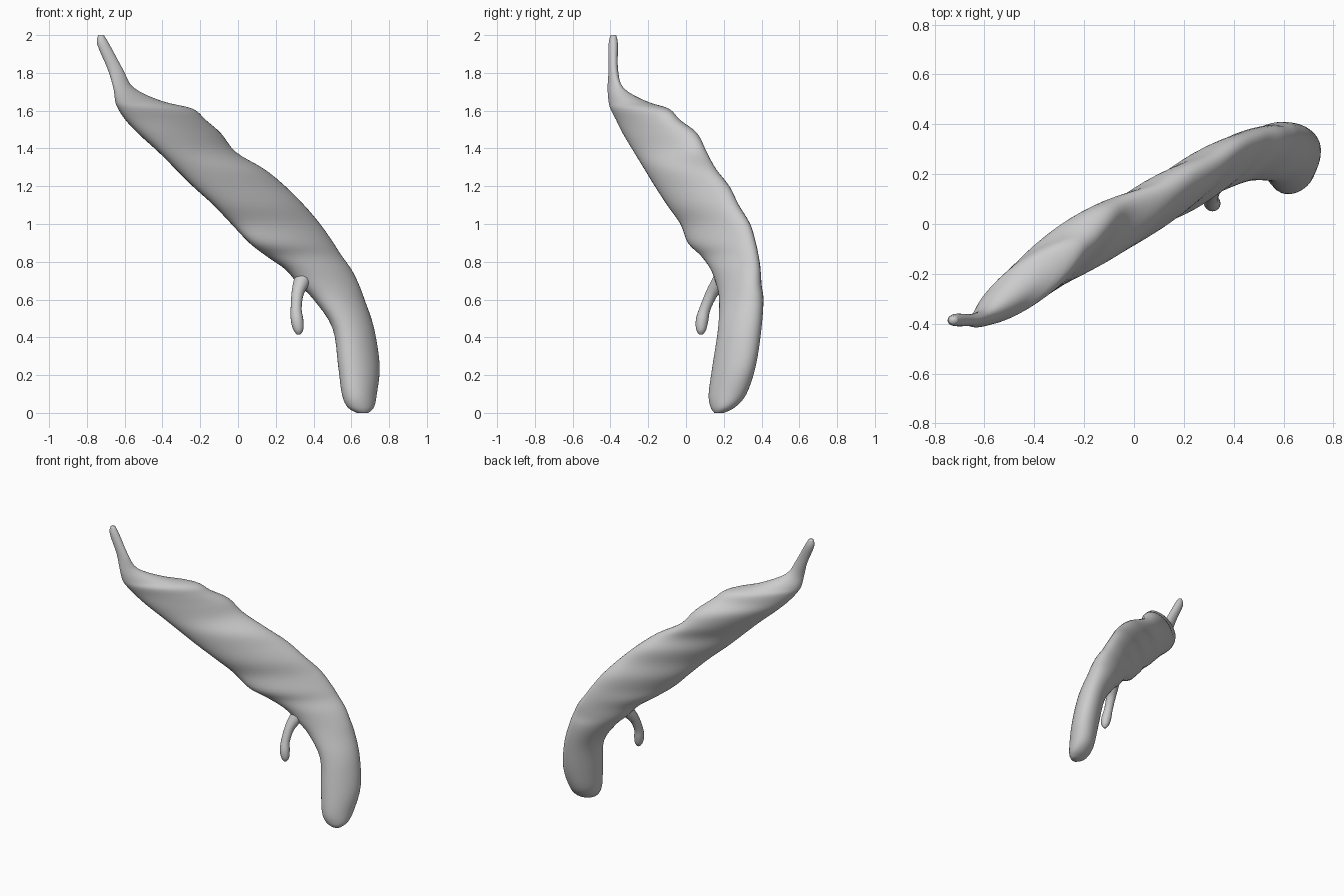
import bpy, bmesh, math
from mathutils import Vector

if "Cube" in bpy.data.objects:
    bpy.data.objects.remove(bpy.data.objects["Cube"])

# Horizontal slices of the body: z, x min, x max, y min, y max, phase (small = thin diagonal)
SLICES = [
    (0.00, 0.63, 0.69, 0.15, 0.20, 1.4),
    (0.03, 0.58, 0.72, 0.13, 0.26, 1.35),
    (0.10, 0.55, 0.735, 0.12, 0.32, 1.3),
    (0.25, 0.53, 0.75, 0.14, 0.37, 1.2),
    (0.45, 0.50, 0.72, 0.17, 0.40, 1.2),
    (0.60, 0.40, 0.67, 0.175, 0.41, 1.1),
    (0.68, 0.32, 0.64, 0.16, 0.40, 0.98),
    (0.76, 0.25, 0.60, 0.13, 0.395, 0.85),
    (0.83, 0.15, 0.55, 0.08, 0.385, 0.72),
    (0.90, 0.06, 0.505, 0.01, 0.37, 0.64),
    (1.00, -0.035, 0.435, -0.03, 0.34, 0.61),
    (1.10, -0.13, 0.35, -0.10, 0.28, 0.61),
    (1.20, -0.24, 0.25, -0.165, 0.23, 0.62),
    (1.29, -0.33, 0.14, -0.22, 0.16, 0.63),
    (1.38, -0.42, -0.01, -0.275, 0.11, 0.66),
    (1.48, -0.53, -0.09, -0.335, 0.06, 0.68),
    (1.55, -0.595, -0.17, -0.37, -0.03, 0.7),
    (1.61, -0.635, -0.24, -0.40, -0.09, 0.72),
    (1.65, -0.65, -0.40, -0.41, -0.21, 0.8),
    (1.72, -0.66, -0.55, -0.415, -0.33, 1.0),
    (1.82, -0.69, -0.61, -0.41, -0.36, 1.4),
    (1.95, -0.745, -0.68, -0.41, -0.36, 1.5),
    (2.00, -0.74, -0.71, -0.40, -0.37, 1.5),
]
# Spur stations: x, y, z, radius
SPUR = [(0.38, 0.24, 0.80, 0.03), (0.36, 0.215, 0.75, 0.05), (0.335, 0.175, 0.69, 0.042),
        (0.315, 0.135, 0.63, 0.032), (0.308, 0.10, 0.55, 0.029), (0.313, 0.085, 0.49, 0.033),
        (0.32, 0.08, 0.44, 0.026), (0.32, 0.08, 0.415, 0.01)]


def resample(rows, steps):
    """Catmull-Rom interpolation through rows of numbers."""
    out = []
    for i in range(len(rows) - 1):
        p0, p1 = rows[max(i - 1, 0)], rows[i]
        p2, p3 = rows[i + 1], rows[min(i + 2, len(rows) - 1)]
        for s in range(steps):
            t = s / steps
            out.append([0.5 * (2 * b + (c - a) * t + (2 * a - 5 * b + 4 * c - d) * t * t
                               + (3 * b - a - 3 * c + d) * t ** 3)
                        for a, b, c, d in zip(p0, p1, p2, p3)])
    out.append(list(rows[-1]))
    return out


def loft(name, rings):
    """Skin closed rings and cap both ends."""
    bm = bmesh.new()
    loops = [[bm.verts.new(p) for p in ring] for ring in rings]
    n = len(loops[0])
    for a, b in zip(loops, loops[1:]):
        for k in range(n):
            bm.faces.new((a[k], a[(k + 1) % n], b[(k + 1) % n], b[k]))
    bm.faces.new(loops[0][::-1])
    bm.faces.new(loops[-1])
    bmesh.ops.recalc_face_normals(bm, faces=bm.faces)
    mesh = bpy.data.meshes.new(name)
    bm.to_mesh(mesh)
    bm.free()
    ob = bpy.data.objects.new(name, mesh)
    bpy.context.collection.objects.link(ob)
    mesh.shade_smooth()
    return ob


def body_ring(row, n=40):
    """Tilted ellipse that exactly fills the slice's x and y range."""
    z, x0, x1, y0, y1, phase = row
    ring = []
    for k in range(n):
        t = math.tau * k / n
        ring.append(((x0 + x1) / 2 + (x1 - x0) / 2 * math.cos(t),
                     (y0 + y1) / 2 + (y1 - y0) / 2 * math.cos(t - phase), z))
    return ring


def tube_rings(rows, n=16):
    """Round rings square to a path."""
    rings = []
    for i, (x, y, z, r) in enumerate(rows):
        d = Vector(rows[min(i + 1, len(rows) - 1)][:3]) - Vector(rows[max(i - 1, 0)][:3])
        u = d.cross(Vector((0, 1, 0))).normalized()
        v = d.cross(u).normalized()
        rings.append([Vector((x, y, z)) + r * (u * math.cos(math.tau * k / n)
                      + v * math.sin(math.tau * k / n)) for k in range(n)])
    return rings


# Long curved body with pointed upper tail
loft("curved_body", [body_ring(r) for r in resample(SLICES, 4)])

# Small hanging spur, rooted inside the body
loft("hanging_spur", tube_rings(resample(SPUR, 4)))
